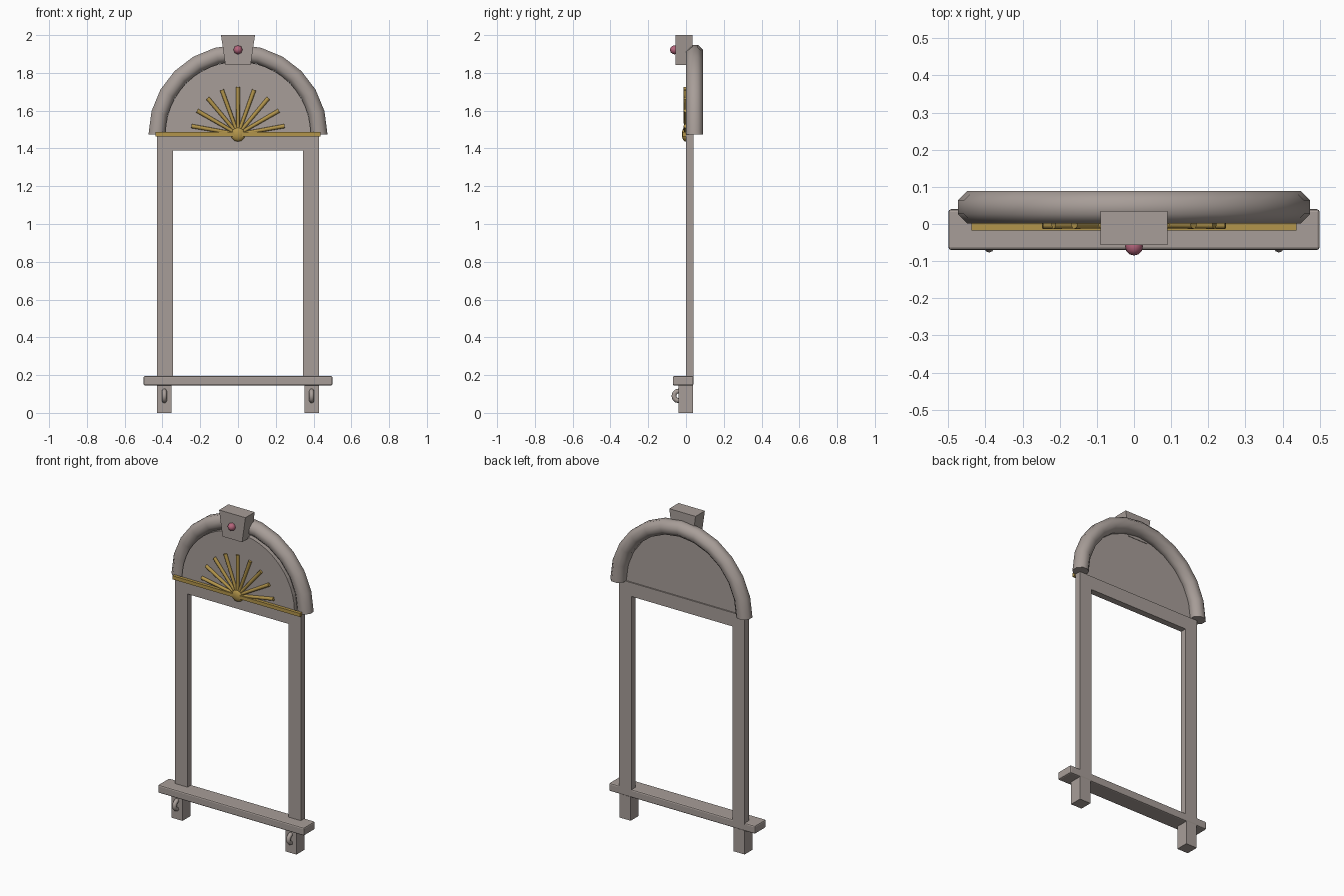
import bpy, bmesh, math
from mathutils import Matrix, Vector

if "Cube" in bpy.data.objects:
    bpy.data.objects.remove(bpy.data.objects["Cube"])


def material(name, rgb):
    m = bpy.data.materials.new(name)
    m.diffuse_color = (*rgb, 1)
    m.use_nodes = True
    m.node_tree.nodes["Principled BSDF"].inputs["Base Color"].default_value = m.diffuse_color
    return m


STONE = material("warm_grey_stone", (0.39, 0.34, 0.315))
GOLD = material("antique_gold", (0.45, 0.30, 0.07))
ROSE = material("rose_gem", (0.46, 0.13, 0.20))
SPRING = 1.475  # height where the arch starts


def finish(name, bm, mat, smooth=False):
    bmesh.ops.recalc_face_normals(bm, faces=bm.faces)
    mesh = bpy.data.meshes.new(name)
    bm.to_mesh(mesh)
    bm.free()
    mesh.materials.append(mat)
    ob = bpy.data.objects.new(name, mesh)
    bpy.context.collection.objects.link(ob)
    if smooth:
        bpy.ops.object.select_all(action='DESELECT')
        ob.select_set(True)
        bpy.context.view_layer.objects.active = ob
        bpy.ops.object.shade_smooth_by_angle(angle=math.radians(50))
    return ob


def prism(name, outline, y0, y1, mat):
    """Extrude an x-z outline from y0 to y1."""
    bm = bmesh.new()
    face = bm.faces.new([bm.verts.new((x, y0, z)) for x, z in outline])
    ext = bmesh.ops.extrude_face_region(bm, geom=[face])
    verts = [g for g in ext["geom"] if isinstance(g, bmesh.types.BMVert)]
    bmesh.ops.translate(bm, verts=verts, vec=(0, y1 - y0, 0))
    return finish(name, bm, mat)


def box(name, x0, x1, y0, y1, z0, z1, mat):
    return prism(name, [(x0, z0), (x1, z0), (x1, z1), (x0, z1)], y0, y1, mat)


def ring(name, centre, u, v, major, minor, arc, steps, sides, mat, phase=0.0):
    """Sweep a round section along an arc in the u-v plane."""
    bm = bmesh.new()
    u, v, c = Vector(u), Vector(v), Vector(centre)
    w = u.cross(v)
    closed = arc > 6.28
    loops = []
    for i in range(steps if closed else steps + 1):
        a = arc * i / steps
        d = u * math.cos(a) + v * math.sin(a)
        loops.append([bm.verts.new(c + d * (major + minor * math.cos(b)) + w * minor * math.sin(b))
                      for b in (math.tau * k / sides + phase for k in range(sides))])
    pairs = list(zip(loops, loops[1:]))
    if closed:
        pairs.append((loops[-1], loops[0]))
    else:
        bm.faces.new(loops[0])
        bm.faces.new(loops[-1])
    for p, q in pairs:
        for k in range(sides):
            n = (k + 1) % sides
            bm.faces.new((p[k], p[n], q[n], q[k]))
    return finish(name, bm, mat, True)


def ball(name, centre, scale, mat, segs=12, rings=8):
    bm = bmesh.new()
    bmesh.ops.create_uvsphere(bm, u_segments=segs, v_segments=rings, radius=1)
    m = Matrix.Translation(centre) @ Matrix.Diagonal((*scale, 1)) @ Matrix.Rotation(math.pi / 2, 4, 'X')
    bmesh.ops.transform(bm, matrix=m, verts=bm.verts)
    return finish(name, bm, mat, True)


# Window surround: two jambs and a head in one outline
prism("window_frame", [(-.43, .18), (-.345, .18), (-.345, 1.39), (.345, 1.39), (.345, .18),
                       (.43, .18), (.43, SPRING), (-.43, SPRING)], 0, .04, STONE)

# Half-round panel and the moulding around it
prism("arch_panel", [(.385 * math.cos(math.pi * i / 24), SPRING + .385 * math.sin(math.pi * i / 24))
                     for i in range(25)], .002, .032, STONE)
ring("arch_moulding", (0, .045, SPRING), (1, 0, 0), (0, 0, 1), .43, .0475,
     math.pi, 12, 8, STONE, math.pi / 8)

# Tapered keystone with its gem
prism("keystone", [(-.067, 1.842), (.067, 1.842), (.09, 2.0), (-.09, 2.0)], -.056, .035, STONE)
ball("keystone_gem", (0, -.06, 1.922), (.024, .025, .024), ROSE, 8, 6)

# Gold bar and sunburst
box("gold_bar", -.437, .437, -.018, .001, SPRING - .011, SPRING + .011, GOLD)
ball("sunburst_boss", (0, -.002, SPRING), (.039, .02, .039), GOLD)
for i in range(9):
    angle = math.radians(10 + 20 * i)
    bm = bmesh.new()
    bmesh.ops.create_cone(bm, cap_ends=True, segments=8, radius1=.009, radius2=.011, depth=.25)
    m = (Matrix.Translation((0, -.002, SPRING)) @ Matrix.Rotation(math.pi / 2 - angle, 4, 'Y')
         @ Matrix.Translation((0, 0, .125)))
    bmesh.ops.transform(bm, matrix=m, verts=bm.verts)
    finish(f"sunburst_ray_{i + 1}", bm, GOLD, True)

# Sill with softened edges
sill = box("sill", -.5, .5, -.07, .04, .145, .195, STONE)
bevel = sill.modifiers.new("soft_edges", 'BEVEL')
bevel.width = .008
bevel.segments = 2

# Brackets under the sill, each with a small scroll
for side, s in (("left", -1), ("right", 1)):
    box(f"{side}_bracket", s * .39 - .038, s * .39 + .038, -.04, .038, 0, .147, STONE)
    ring(f"{side}_scroll", (s * .39, -.038, .09), (0, 1, 0), (0, 0, 1), .026, .013,
         math.tau, 12, 8, STONE)
